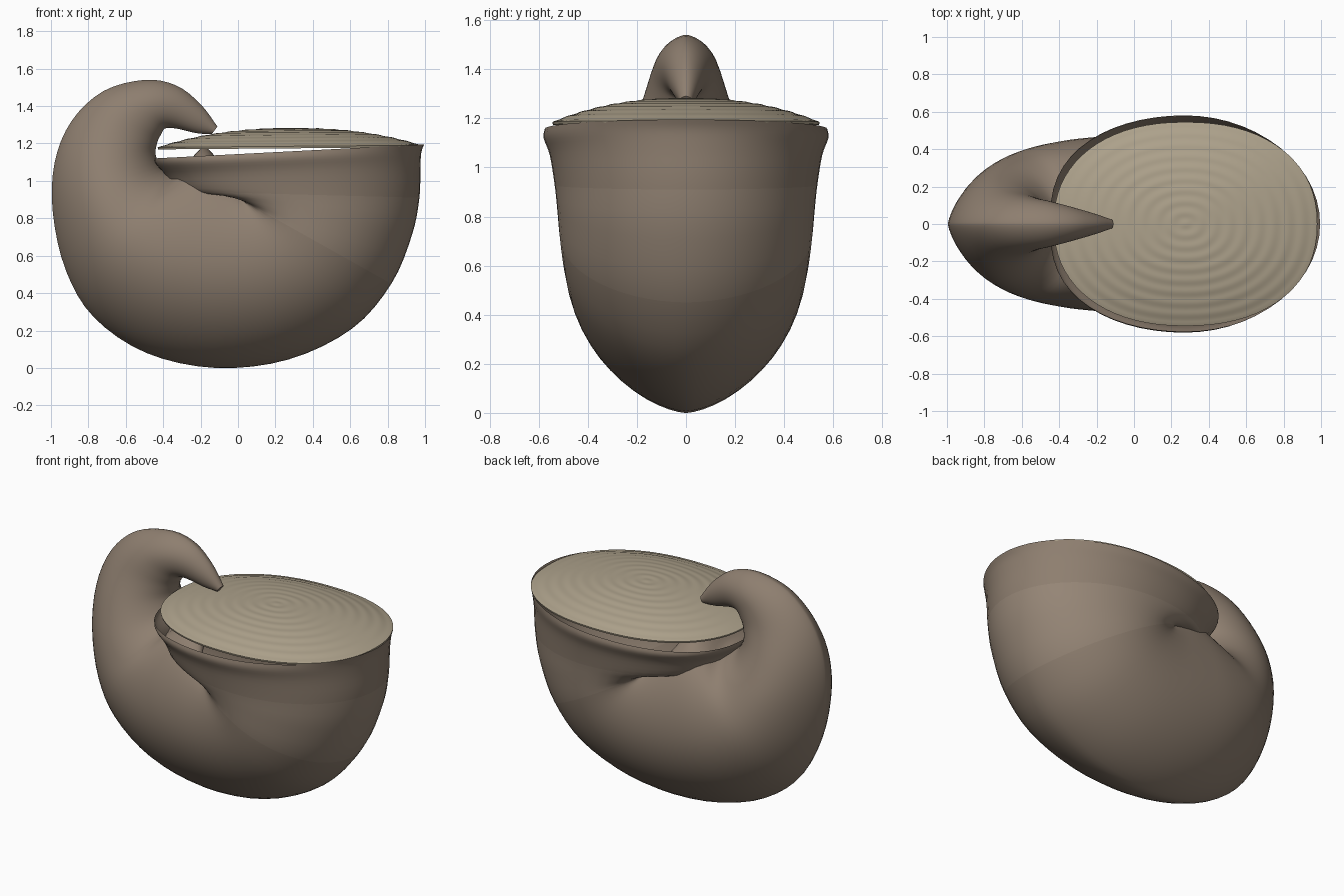
import bpy, math

if "Cube" in bpy.data.objects:
    bpy.data.objects.remove(bpy.data.objects["Cube"])

def material(name, rgb):
    m = bpy.data.materials.new(name)
    m.diffuse_color = (*rgb, 1)
    m.use_nodes = True
    m.node_tree.nodes["Principled BSDF"].inputs["Base Color"].default_value = m.diffuse_color
    return m

def make(name, verts, faces, mats, angle=50):
    me = bpy.data.meshes.new(name)
    me.from_pydata(verts, [], faces)
    ob = bpy.data.objects.new(name, me)
    bpy.context.collection.objects.link(ob)
    for m in mats:
        me.materials.append(m)
    bpy.ops.object.select_all(action='DESELECT')
    bpy.context.view_layer.objects.active = ob
    ob.select_set(True)
    bpy.ops.object.mode_set(mode='EDIT')
    bpy.ops.mesh.select_all(action='SELECT')
    bpy.ops.mesh.normals_make_consistent(inside=False)
    bpy.ops.object.mode_set(mode='OBJECT')
    bpy.ops.object.shade_smooth_by_angle(angle=math.radians(angle))
    return ob

def spline(a, b, c, d, t):
    return [0.5 * (2*q + (r-p)*t + (2*p-5*q+4*r-s)*t*t + (3*q-p-3*r+s)*t**3)
            for p, q, r, s in zip(a, b, c, d)]

# Growth stations: outer x, z, inner x, z, half width, keel sharpness, inner sharpness
S = [
    (-.11, 1.29, -.14, 1.25, .025, 1, 1), (-.20, 1.41, -.22, 1.255, .055, 1.1, 1),
    (-.33, 1.51, -.33, 1.28, .09, 1.2, 1), (-.50, 1.54, -.39, 1.28, .12, 1.3, 1),
    (-.72, 1.48, -.41, 1.25, .145, 1.35, 1.05), (-.89, 1.32, -.43, 1.21, .18, 1.4, 1.15),
    (-.98, 1.10, -.44, 1.14, .24, 1.45, 1.25), (-.99, .83, -.40, 1.06, .31, 1.5, 1.2),
    (-.92, .52, -.32, 1.05, .37, 1.45, 1.1), (-.77, .27, -.25, 1.12, .415, 1.4, 1),
    (-.49, .08, -.20, 1.17, .45, 1.35, 1), (-.12, 0, -.16, 1.17, .47, 1.3, 1),
    (.27, .045, -.12, 1.12, .485, 1.2, 1), (.61, .21, -.12, 1.05, .50, 1.1, 1),
    (.82, .45, -.16, 1.0, .515, 1.05, 1), (.93, .71, -.26, .96, .525, 1, .9),
    (.97, .91, -.34, .945, .535, 1, .78), (.975, 1.07, -.39, 1.03, .555, 1, .75),
    (.98, 1.15, -.44, 1.09, .58, 1, .75), (.995, 1.195, -.45, 1.12, .575, 1, .75)]
N, STEP = 56, 4
rows = []
for i in range(len(S) - 1):
    a, d = S[max(i-1, 0)], S[min(i+2, len(S)-1)]
    rows += [spline(a, S[i], S[i+1], d, k / STEP) for k in range(STEP)]
rows.append(S[-1])

verts, faces = [], []
for ox, oz, ix, iz, w, e, q in rows:
    for j in range(N):
        t = 2 * math.pi * j / N
        s = .5 - .5 * math.cos(t)
        y = math.sin(t)
        y = math.copysign(abs(y) ** (e if s > .5 else q), y)
        verts.append((ix + (ox-ix)*s, w * y, iz + (oz-iz)*s))
for i in range(len(rows) - 1):
    for j in range(N):
        k = (j + 1) % N
        faces.append((i*N+j, i*N+k, (i+1)*N+k, (i+1)*N+j))
faces.append(tuple(range(N)))  # closed horn tip

# Coiled shell, with a lighter growth band below the lip
shell = make("coiled_shell", verts, faces,
             [material("shell_brown", (.27, .21, .16)), material("band_brown", (.30, .235, .18))])
for p in shell.data.polygons:
    if 14 * STEP <= p.index // N < 16 * STEP:
        p.material_index = 1

# Oval lid with concentric ripples and a flat underside
R, M = 72, 72
def oval(r, t, z):
    c, s = math.cos(t), math.sin(t)
    f = lambda v: math.copysign(abs(v) ** .9, v)
    x = r * .705 * f(c)
    return (.275 + x, r * .545 * f(s), z + .008 * x)

verts, faces = [(.275, 0, 1.283)], []
for i in range(1, R + 1):
    r = i / R
    z = 1.185 + .097 * (1 - r ** 2.3) + .0013 * math.cos(r * math.tau * 9) * (r < .97)
    verts += [oval(r, math.tau * j / M, z) for j in range(M)]
verts += [oval(.995, math.tau * j / M, 1.174) for j in range(M)]
for j in range(M):
    k = (j + 1) % M
    faces.append((0, 1 + j, 1 + k))
    for i in range(R):
        a, b = 1 + i*M, 1 + (i+1)*M
        faces.append((a+j, b+j, b+k, a+k))
faces.append(tuple(range(1 + R*M, 1 + (R+1)*M)))
make("ringed_lid", verts, faces, [material("lid_tan", (.42, .36, .26))], 40)
